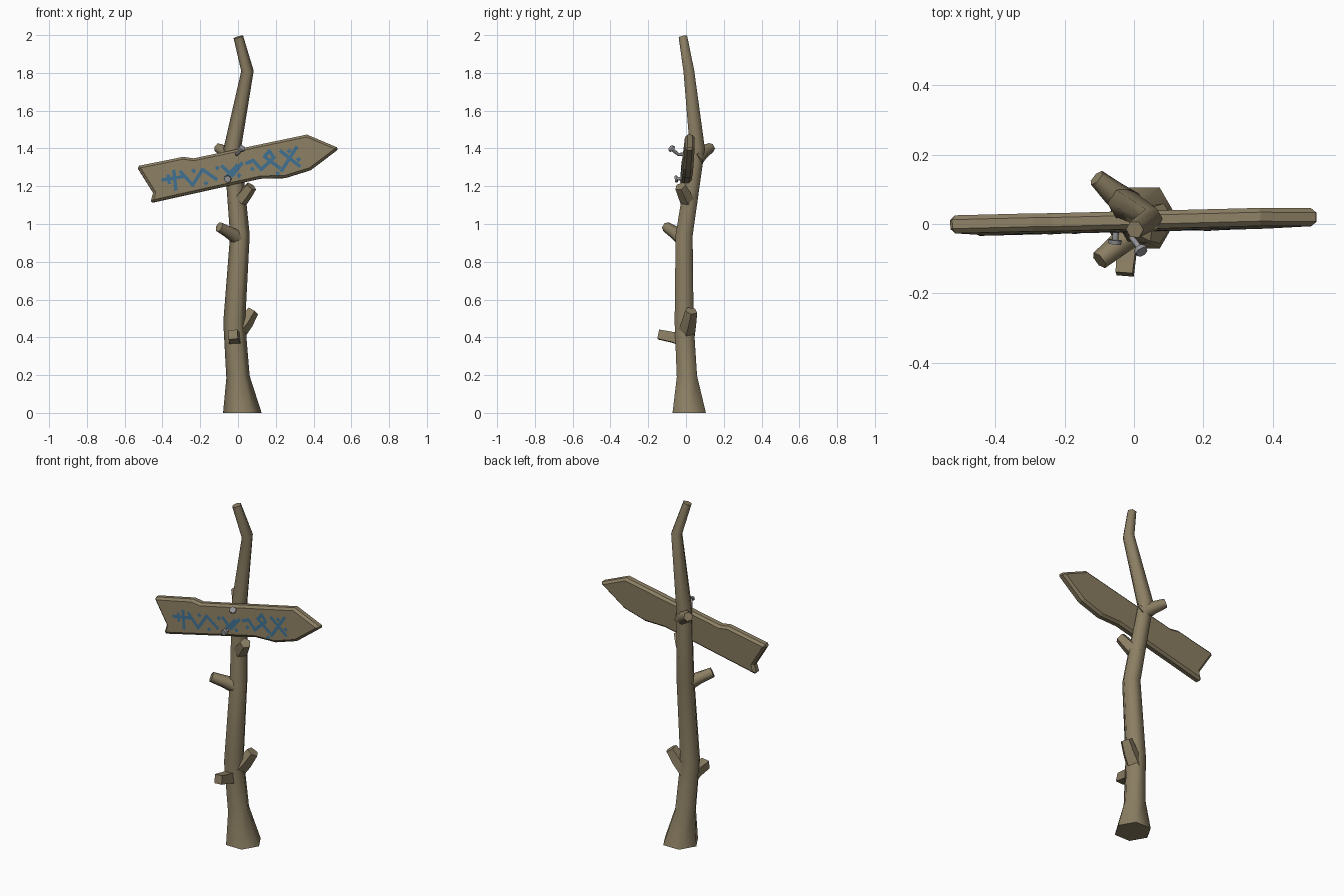
import bpy, bmesh, math
from mathutils import Vector, Matrix

cube = bpy.data.objects.get("Cube")
if cube:
    bpy.data.objects.remove(cube)


def material(name, colour):
    m = bpy.data.materials.new(name)
    m.use_nodes = True
    m.diffuse_color = (*colour, 1)
    m.node_tree.nodes["Principled BSDF"].inputs["Base Color"].default_value = (*colour, 1)
    return m


wood = material("weathered wood", (0.26, 0.21, 0.125))
paint = material("blue paint", (0.05, 0.16, 0.28))
metal = material("grey metal", (0.3, 0.3, 0.32))


def finish(name, bm, mat, angle=None):
    bmesh.ops.recalc_face_normals(bm, faces=bm.faces)
    mesh = bpy.data.meshes.new(name)
    bm.to_mesh(mesh)
    bm.free()
    mesh.materials.append(mat)
    obj = bpy.data.objects.new(name, mesh)
    bpy.context.collection.objects.link(obj)
    if angle:
        bpy.ops.object.select_all(action='DESELECT')
        obj.select_set(True)
        bpy.context.view_layer.objects.active = obj
        bpy.ops.object.shade_smooth_by_angle(angle=math.radians(angle))
    return obj


def tube(name, path, radii, sides, mat, turn=0, flat_start=False):
    """Sweep a regular polygon along a path, with capped ends."""
    bm = bmesh.new()
    pts = [Vector(p) for p in path]
    up = Vector((0, 0, 1))
    rings = []
    for i, (p, r) in enumerate(zip(pts, radii)):
        along = Vector()
        if i > 0:
            along += (p - pts[i - 1]).normalized()
        if i < len(pts) - 1:
            along += (pts[i + 1] - p).normalized()
        if flat_start and i == 0:
            along = up
        q = up.rotation_difference(along.normalized())
        ring = []
        for k in range(sides):
            a = turn + math.tau * k / sides
            ring.append(bm.verts.new(p + q @ Vector((r * math.cos(a), r * math.sin(a), 0))))
        rings.append(ring)
    for a, b in zip(rings, rings[1:]):
        for k in range(sides):
            n = (k + 1) % sides
            bm.faces.new((a[k], a[n], b[n], b[k]))
    bm.faces.new(rings[0])
    bm.faces.new(rings[-1])
    return finish(name, bm, mat, 62)


# Crooked trunk with a flared foot
tube("trunk",
     [(0.023, 0.017, 0), (0, 0.005, 0.19), (-0.02, -0.01, 0.48), (0.01, -0.01, 0.94),
      (-0.03, 0.06, 1.4), (0.05, 0.015, 1.81), (0.002, -0.016, 1.99)],
     [0.102, 0.062, 0.058, 0.052, 0.046, 0.033, 0.026], 6, wood, flat_start=True)

# Broken branch stubs
tube("front_stub", [(-0.015, 0, 0.385), (-0.02, -0.07, 0.4), (-0.027, -0.145, 0.415)],
     [0.05, 0.038, 0.035], 4, wood, math.pi / 4)
tube("left_stub", [(-0.01, 0, 0.42), (0.04, 0.015, 0.48), (0.078, 0.028, 0.54)],
     [0.05, 0.042, 0.034], 5, wood)
tube("right_stub", [(0.01, -0.01, 0.92), (-0.045, -0.06, 0.955), (-0.1, -0.105, 0.985)],
     [0.045, 0.034, 0.028], 6, wood)
tube("upper_stub", [(-0.01, 0.02, 1.1), (0.04, -0.01, 1.16), (0.07, -0.03, 1.2)],
     [0.045, 0.037, 0.031], 5, wood)
tube("back_stub", [(-0.01, 0.05, 1.34), (-0.06, 0.09, 1.38), (-0.108, 0.133, 1.405)],
     [0.045, 0.036, 0.026], 6, wood)

# Arrow-shaped board, leaning slightly
BOARD_Z = 1.3
HALF = 0.026
placing = (Matrix.Translation((0, 0.007, BOARD_Z))
           @ Matrix.Rotation(0.015, 4, 'Z') @ Matrix.Rotation(-0.05, 4, 'X'))
outline = [(-0.537, 1.305), (-0.29, 1.355), (-0.235, 1.347), (0.365, 1.473), (0.537, 1.4),
           (0.385, 1.285), (0.25, 1.243), (0.12, 1.24), (-0.465, 1.11), (-0.45, 1.165)]
bm = bmesh.new()
face = bm.faces.new([bm.verts.new((x, -HALF, z - BOARD_Z)) for x, z in outline])
back = bmesh.ops.extrude_face_region(bm, geom=[face])["geom"]
bmesh.ops.translate(bm, vec=(0, 2 * HALF, 0),
                    verts=[g for g in back if isinstance(g, bmesh.types.BMVert)])
if not any(f.normal.y < -0.9 for f in bm.faces):
    bm.normal_update()
board = finish("board", bm, wood)
board.matrix_world = placing
bevel = board.modifiers.new("worn_edges", 'BEVEL')
bevel.width = 0.013
bevel.segments = 1
bevel.limit_method = 'ANGLE'
bevel.angle_limit = math.radians(60)

# Painted zigzag strokes and diamond dots on the board front
strokes = [
    [(-0.4, 1.232), (-0.29, 1.25)], [(-0.34, 1.28), (-0.33, 1.18)],
    [(-0.37, 1.255), (-0.365, 1.215)], [(-0.305, 1.275), (-0.24, 1.205), (-0.188, 1.287), (-0.115, 1.235)],
    [(-0.085, 1.305), (-0.03, 1.255), (0.02, 1.32)], [(-0.06, 1.25), (-0.005, 1.31)],
    [(0.045, 1.32), (0.08, 1.335), (0.125, 1.285)],
    [(0.125, 1.29), (0.19, 1.35), (0.165, 1.385), (0.14, 1.355), (0.22, 1.295)],
    [(0.225, 1.385), (0.325, 1.305)], [(0.31, 1.405), (0.23, 1.28)],
]
dots = [(-0.235, 1.28), (-0.17, 1.215), (-0.11, 1.295), (0.005, 1.255), (0.075, 1.29),
        (0.21, 1.265), (0.27, 1.385), (0.32, 1.34)]
WIDTH = 0.009
bm = bmesh.new()


def plate(corners):
    bm.faces.new([bm.verts.new((c.x, -HALF - 0.002, c.y - BOARD_Z)) for c in corners])


for line in strokes:
    for a, b in zip(line, line[1:]):
        a, b = Vector(a), Vector(b)
        d = (b - a).normalized() * WIDTH
        n = Vector((-d.y, d.x))
        plate([a - d * 0.6 - n, b + d * 0.6 - n, b + d * 0.6 + n, a - d * 0.6 + n])
for dot in dots:
    c = Vector(dot)
    plate([c + Vector(o) * WIDTH * 1.5 for o in ((-1, 0), (0, -1), (1, 0), (0, 1))])
for f in bm.faces:
    f.normal_update()
    if f.normal.y > 0:
        f.normal_flip()
marks = finish("painted_marks", bm, paint)
if marks.data.polygons[0].normal.y > 0:
    marks.data.flip_normals()
marks.matrix_world = placing


# Bent nails: a thin shaft with a wide head
def nail(name, path):
    tube(name + "_shaft", path, [0.009] * len(path), 6, metal)
    tip = Vector(path[-1])
    d = (tip - Vector(path[-2])).normalized()
    tube(name + "_head", [tip - d * 0.006, tip + d * 0.006], [0.02, 0.018], 8, metal)


nail("upper_nail", [(-0.008, 0.01, 1.372), (-0.006, -0.04, 1.368), (0.008, -0.058, 1.382), (0.02, -0.077, 1.4)])
nail("lower_nail", [(-0.05, 0, 1.243), (-0.055, -0.052, 1.238)])
